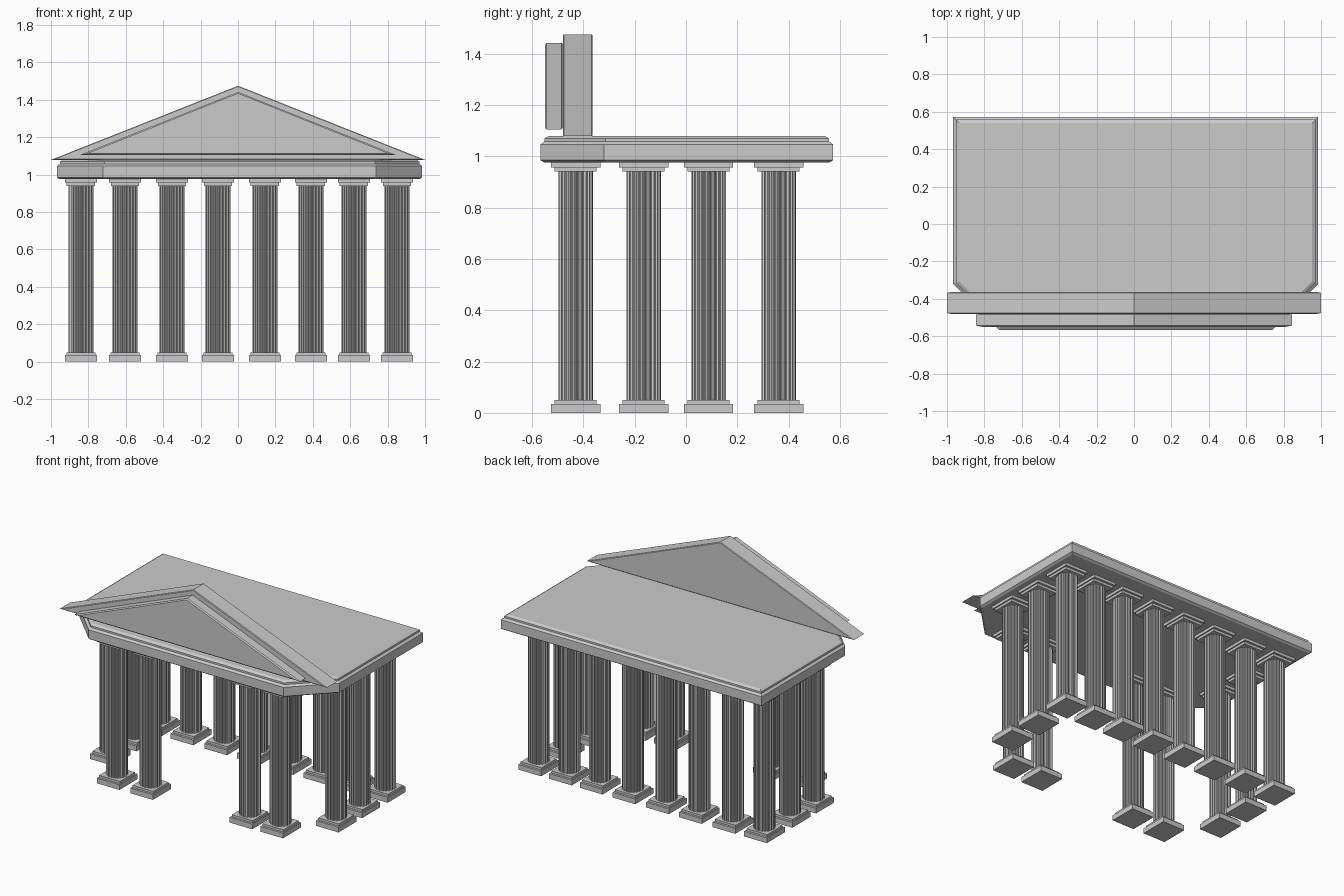
import bpy, bmesh
from math import sin, cos, pi
from mathutils import Vector

if "Cube" in bpy.data.objects:
    bpy.data.objects.remove(bpy.data.objects["Cube"])


def make_object(name, bm):
    bmesh.ops.recalc_face_normals(bm, faces=bm.faces)
    me = bpy.data.meshes.new(name)
    bm.to_mesh(me)
    bm.free()
    ob = bpy.data.objects.new(name, me)
    bpy.context.collection.objects.link(ob)
    return ob


def inset(points, d):
    """Mitred inward offset of a counter-clockwise outline."""
    out = []
    n = len(points)
    for i in range(n):
        p, a, b = (Vector(points[j % n]) for j in (i, i - 1, i + 1))
        e1, e2 = (p - a).normalized(), (b - p).normalized()
        n1, n2 = Vector((-e1.y, e1.x)), Vector((-e2.y, e2.x))
        out.append(p + (n1 + n2) * d / (1 + n1.dot(n2)))
    return out


def loft(bm, rings):
    """Skin a list of 3D rings and cap both ends."""
    loops = [[bm.verts.new(c) for c in r] for r in rings]
    n = len(loops[0])
    for lo, hi in zip(loops, loops[1:]):
        for i in range(n):
            j = (i + 1) % n
            bm.faces.new((lo[i], lo[j], hi[j], hi[i]))
    bm.faces.new(loops[0][::-1])
    bm.faces.new(loops[-1])


def block(bm, wx, wy, z0, z1):
    pts = [(-wx / 2, -wy / 2), (wx / 2, -wy / 2), (wx / 2, wy / 2), (-wx / 2, wy / 2)]
    loft(bm, [[(x, y, z) for x, y in pts] for z in (z0, z1)])


# Column: stepped base, fluted shaft, stepped capital
FLUTES, RADIUS, DEPTH = 20, 0.067, 0.007
bm = bmesh.new()
block(bm, 0.17, 0.192, 0.0, 0.035)
block(bm, 0.155, 0.163, 0.035, 0.05)
block(bm, 0.152, 0.163, 0.94, 0.957)
block(bm, 0.17, 0.192, 0.957, 0.977)
section = []
for i in range(FLUTES):
    for t, r in ((0, RADIUS), (0.2, RADIUS), (0.45, RADIUS - DEPTH), (0.75, RADIUS - DEPTH)):
        a = 2 * pi * (i + t) / FLUTES
        section.append((r * cos(a), r * sin(a)))
loft(bm, [[(x, y, z) for x, y in section] for z in (0.05, 0.94)])
first = make_object("column", bm)
column_mesh = first.data
bpy.data.objects.remove(first)

# Colonnade: full back row, side columns, front row with an open entrance
xs = (-0.84, -0.604, -0.353, -0.107, 0.144, 0.39, 0.62, 0.85)
spots = [(x, 0.361) for x in xs]
spots += [(x, y) for x in (xs[0], xs[-1]) for y in (-0.165, 0.088)]
spots += [(xs[i], -0.43) for i in (1, 2, 5, 6)]
for i, (x, y) in enumerate(spots):
    ob = bpy.data.objects.new(f"column_{i + 1}", column_mesh)
    ob.location = (x, y, 0)
    bpy.context.collection.objects.link(ob)

# Roof slab with cut front corners and moulded edge
L, R, F, B, C = -0.968, 0.985, -0.567, 0.573, 0.247
outline = [(L + C, F), (R - C, F), (R, F + C), (R, B), (L, B), (L, F + C)]
profile = [(0.014, 0.976), (0.0, 0.985), (0.0, 1.046), (0.015, 1.057), (0.015, 1.069), (0.032, 1.079)]
bm = bmesh.new()
loft(bm, [[(p[0], p[1], z) for p in inset(outline, d)] for d, z in profile])
make_object("roof_slab", bm)


# Pediment: large gable with a smaller raised gable in front
def gable(name, half, z0, z1, y_front, y_back, c=0.007):
    tri = [(-half, z0), (half, z0), (0, z1)]
    bm = bmesh.new()
    steps = [(c, y_front), (0, y_front + c), (0, y_back - c), (c, y_back)]
    loft(bm, [[(p[0], y, p[1]) for p in inset(tri, d)] for d, y in steps])
    make_object(name, bm)


gable("pediment_gable", 1.0, 1.079, 1.475, -0.48, -0.364, 0.004)
gable("pediment_panel", 0.845, 1.105, 1.442, -0.55, -0.478)
